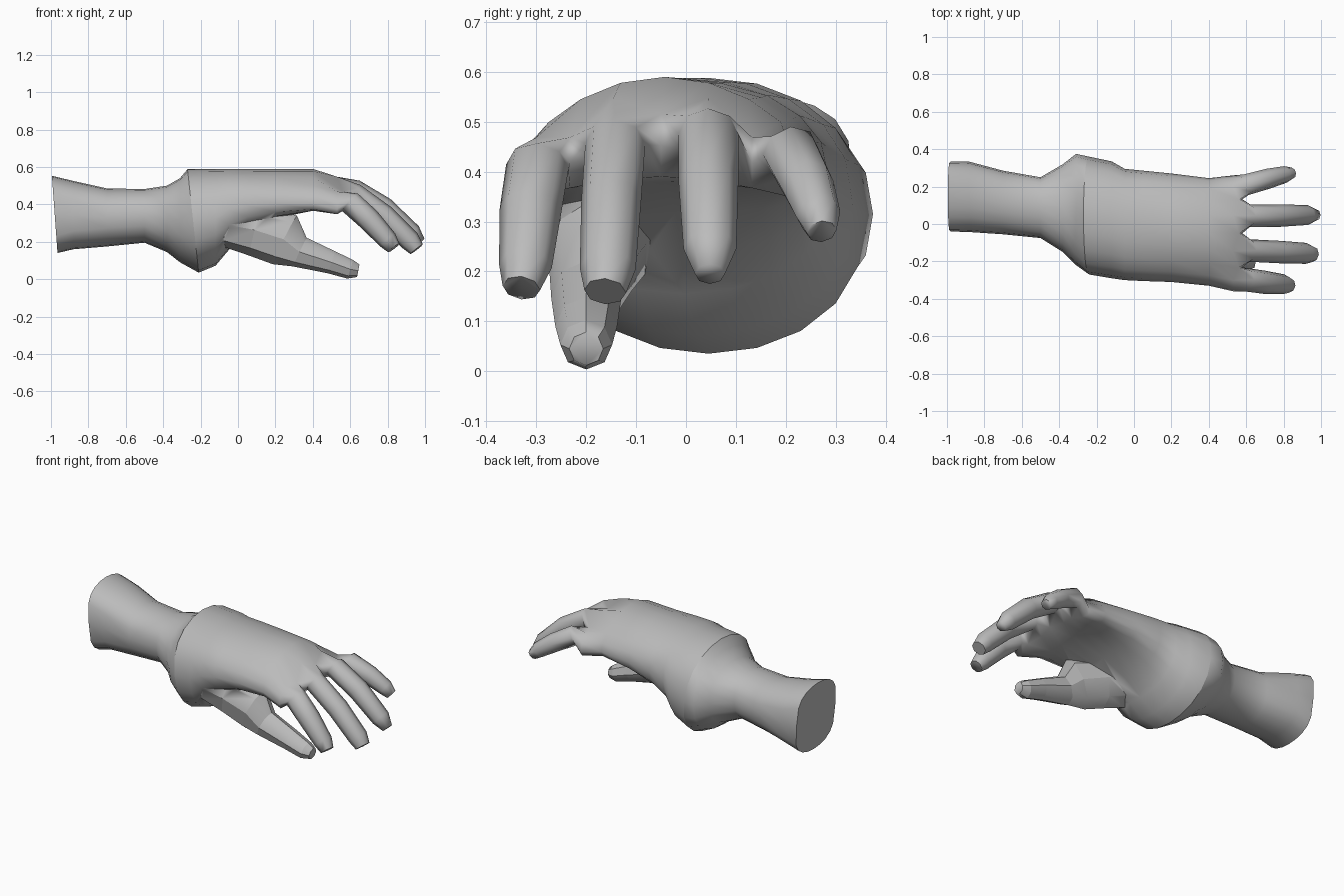
import bpy
import bmesh
from math import sin, cos, pi, radians, copysign
from mathutils import Vector

cube = bpy.data.objects.get("Cube")
if cube:
    bpy.data.objects.remove(cube, do_unlink=True)

grey = bpy.data.materials.new("skin grey")
grey.use_nodes = True
colour = (0.5, 0.5, 0.5, 1)
grey.diffuse_color = colour
grey.node_tree.nodes["Principled BSDF"].inputs["Base Color"].default_value = colour


def skin(bm, a, b):
    """Join two rings of equal length with quads."""
    n = len(a)
    for i in range(n):
        j = (i + 1) % n
        bm.faces.new((a[i], a[j], b[j], b[i]))


def body_ring(bm, x, y0, y1, z0, z1, drop=0, lean=0, power=0.85):
    """Twenty-sided rounded section across the arm, arched by drop."""
    yc, hy, zc, hz = (y0 + y1) / 2, (y1 - y0) / 2, (z0 + z1) / 2, (z1 - z0) / 2
    ring = []
    for k in range(20):
        c, s = cos(k * pi / 10), sin(k * pi / 10)
        s = copysign(abs(s) ** power, s)
        ring.append(bm.verts.new((x + lean * s, yc + hy * c, zc + hz * s - drop * c * c)))
    return ring


def finger_rings(bm, path):
    """Eight-sided rings square to the path of (x, y, z, side radius, up radius)."""
    points = [Vector(p[:3]) for p in path]
    rings = []
    for i, p in enumerate(path):
        along = (points[min(i + 1, len(path) - 1)] - points[max(i - 1, 0)]).normalized()
        side = Vector((0, 1, 0))
        side = (side - along * side.dot(along)).normalized()
        up = along.cross(side)
        rings.append([bm.verts.new(points[i] + side * p[3] * cos(k * pi / 4)
                                   + up * p[-1] * sin(k * pi / 4)) for k in range(8)])
    return rings


def loft(bm, rings):
    for a, b in zip(rings, rings[1:]):
        skin(bm, a, b)
    bm.faces.new(rings[-1])


def make_object(bm, name):
    bmesh.ops.recalc_face_normals(bm, faces=bm.faces)
    mesh = bpy.data.meshes.new(name)
    bm.to_mesh(mesh)
    bm.free()
    mesh.materials.append(grey)
    obj = bpy.data.objects.new(name, mesh)
    bpy.context.collection.objects.link(obj)
    return obj


# Forearm, wrist ridge and palm as one lofted body
bm = bmesh.new()
sections = [
    dict(x=-0.98, y0=-0.04, y1=0.335, z0=0.14, z1=0.553, lean=-0.015, power=0.5),
    dict(x=-0.88, y0=-0.043, y1=0.333, z0=0.16, z1=0.525, power=0.65),
    dict(x=-0.7, y0=-0.055, y1=0.285, z0=0.175, z1=0.485),
    dict(x=-0.5, y0=-0.075, y1=0.25, z0=0.195, z1=0.482),
    dict(x=-0.38, y0=-0.15, y1=0.32, z0=0.145, z1=0.5),
    dict(x=-0.31, y0=-0.22, y1=0.375, z0=0.09, z1=0.54),
    dict(x=-0.24, y0=-0.27, y1=0.36, z0=0.035, z1=0.588, lean=-0.03),
    dict(x=-0.12, y0=-0.29, y1=0.335, z0=0.072, z1=0.588),
    dict(x=-0.05, y0=-0.3, y1=0.295, z0=0.155, z1=0.588),
    dict(x=0.05, y0=-0.305, y1=0.285, z0=0.24, z1=0.588, drop=0.02),
    dict(x=0.2, y0=-0.31, y1=0.27, z0=0.32, z1=0.588, drop=0.05),
    dict(x=0.4, y0=-0.33, y1=0.245, z0=0.38, z1=0.59, drop=0.08),
    dict(x=0.53, y0=-0.36, y1=0.26, z0=0.39, z1=0.56, drop=0.1, power=0.7),
]
body = [body_ring(bm, **s) for s in sections]
for a, b in zip(body, body[1:]):
    skin(bm, a, b)
bm.faces.new(body[0])

# Crisp crease around the wrist ridge
ridge = body[6]
for i in range(20):
    bm.edges.get((ridge[i], ridge[i - 1])).smooth = False

# Fingers grow out of the knuckle ring and share sunken webs between them
knuckles = body[-1]
webs = [knuckles[0]]
for k in (3, 5, 7):
    top, under = knuckles[k], knuckles[20 - k]
    top.co += Vector((0.03, 0, -0.045))
    under.co.x += 0.02
    webs.append(bm.verts.new((top.co + under.co) / 2 + Vector((0.025, 0, 0))))
webs.append(knuckles[10])
fingers = [
    # little
    [(0.6, 0.21, 0.44, 0.057), (0.72, 0.243, 0.375, 0.054),
     (0.81, 0.265, 0.315, 0.045), (0.845, 0.272, 0.28, 0.03)],
    # ring
    [(0.62, 0.045, 0.475, 0.06), (0.78, 0.045, 0.38, 0.06),
     (0.93, 0.048, 0.245, 0.053), (0.975, 0.048, 0.195, 0.03)],
    # middle
    [(0.62, -0.142, 0.455, 0.06), (0.78, -0.15, 0.34, 0.06),
     (0.92, -0.157, 0.205, 0.056), (0.955, -0.162, 0.16, 0.042)],
    # index
    [(0.6, -0.298, 0.41, 0.063), (0.7, -0.312, 0.32, 0.062),
     (0.8, -0.322, 0.21, 0.053), (0.833, -0.33, 0.167, 0.038)],
]
for f, path in enumerate(fingers):
    t = 2 * f + 1
    base = [webs[f], knuckles[t], knuckles[t + 1], knuckles[t + 2], webs[f + 1],
            knuckles[18 - t], knuckles[19 - t], knuckles[20 - t]]
    loft(bm, [base] + finger_rings(bm, path))
hand = make_object(bm, "hand_and_forearm")

# Thumb with its deep web, rooted inside the heel of the palm
bm = bmesh.new()
path = [(-0.2, -0.1, 0.3, 0.1, 0.12), (-0.04, -0.16, 0.29, 0.12, 0.125),
        (0.1, -0.178, 0.26, 0.1, 0.14), (0.25, -0.195, 0.21, 0.08, 0.145),
        (0.33, -0.2, 0.145, 0.07, 0.085), (0.5, -0.2, 0.09, 0.062),
        (0.6, -0.2, 0.053, 0.052), (0.643, -0.2, 0.045, 0.034)]
rings = finger_rings(bm, path)
loft(bm, rings)
bm.faces.new(rings[0])
thumb = make_object(bm, "thumb")

# Merge the thumb into one continuous skin
bpy.ops.object.select_all(action='DESELECT')
hand.select_set(True)
bpy.context.view_layer.objects.active = hand
union = hand.modifiers.new("join thumb", 'BOOLEAN')
union.operation = 'UNION'
union.solver = 'EXACT'
union.object = thumb
bpy.ops.object.modifier_apply(modifier=union.name)
bpy.data.objects.remove(thumb, do_unlink=True)
bpy.ops.object.shade_smooth_by_angle(angle=radians(75))
